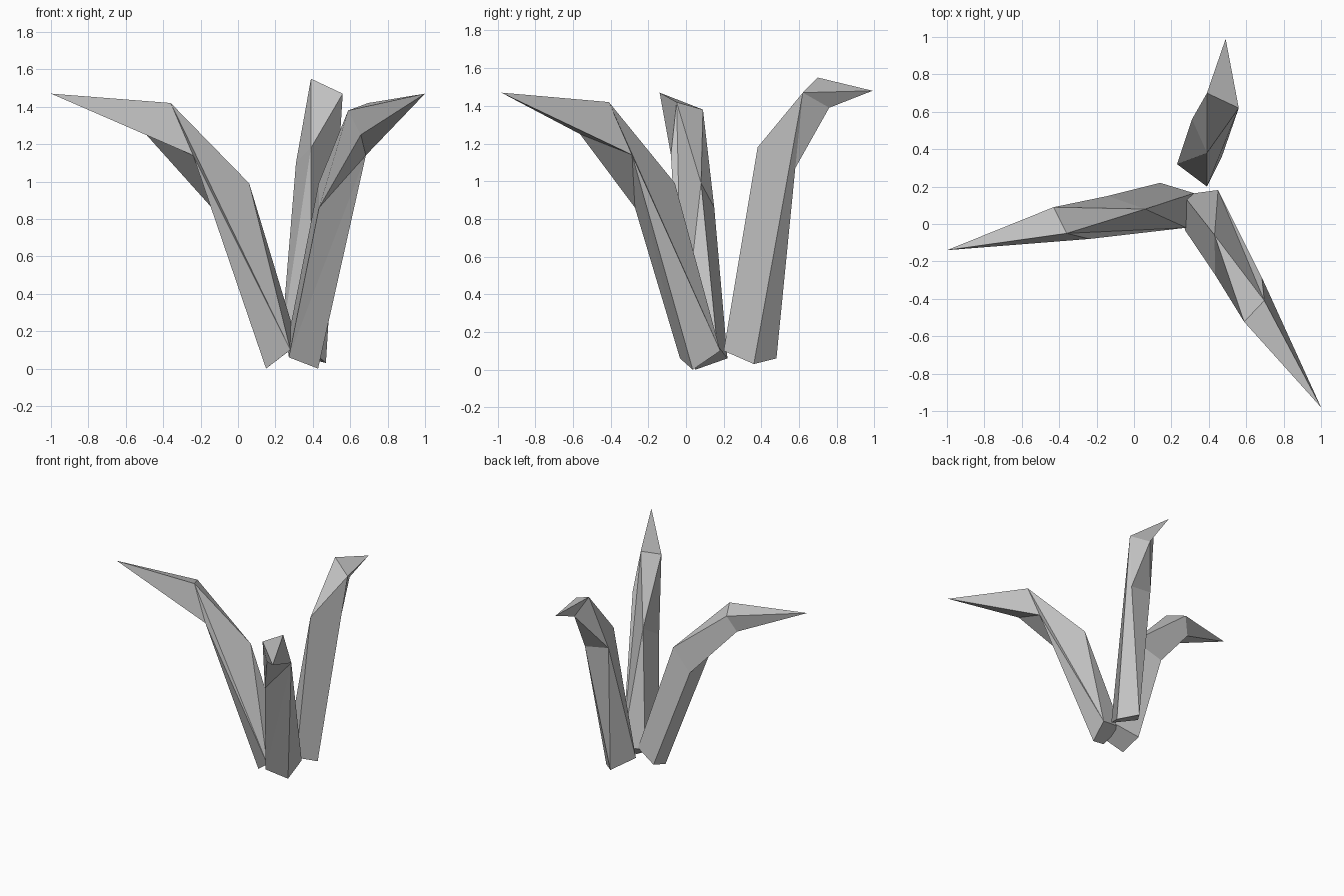
import bpy
import bmesh
from math import radians
from mathutils import Matrix, Vector

cube = bpy.data.objects.get("Cube")
if cube:
    bpy.data.objects.remove(cube, do_unlink=True)

# One plain grey for every leaf
grey = bpy.data.materials.new("leaf_grey")
grey.use_nodes = True
colour = (0.55, 0.55, 0.55, 1)
grey.diffuse_color = colour
shader = next(n for n in grey.node_tree.nodes if n.type == 'BSDF_PRINCIPLED')
shader.inputs["Base Color"].default_value = colour


def make_leaf(name, corners, faces, transform=None):
    """Build a faceted leaf from lettered corners and faces spelled by letter."""
    bm = bmesh.new()
    verts = {key: bm.verts.new(co) for key, co in corners.items()}
    for face in faces.split():
        bm.faces.new([verts[key] for key in face])
    if transform:
        bm.transform(transform)
    bmesh.ops.recalc_face_normals(bm, faces=bm.faces)
    mesh = bpy.data.meshes.new(name)
    bm.to_mesh(mesh)
    bm.free()
    mesh.materials.append(grey)
    leaf = bpy.data.objects.new(name, mesh)
    bpy.context.scene.collection.objects.link(leaf)
    return leaf


# Long drooping leaf: t = tip, a-d = bend, r and s = stem, k-n = cut foot
droop = {
    "t": (-1, -.14, 1.47),
    "a": (-.36, -.05, 1.42), "b": (-.43, .09, 1.38),
    "c": (-.49, .04, 1.25), "d": (-.24, -.08, 1.14),
    "r": (.06, .08, .99), "s": (-.14, .15, .86),
    "k": (.15, .05, 0), "l": (.14, .22, .06),
    "m": (.28, -.02, .1), "n": (.32, .165, .13),
}
droop_faces = "tab tbc tcd tda abr bcsr cds adm amr rmn rsln dsl dlk dkm klnm"
make_leaf("right_leaf", droop, droop_faces)

# Same leaf swung around to the front, meeting at its own tip position
swing = (Matrix.Translation((1, -.98, 1.47))
         @ Matrix.Rotation(radians(110), 4, 'Z')
         @ Matrix.Translation(-Vector(droop["t"])))
make_leaf("front_left_leaf", droop, droop_faces, swing)

# Upright leaf with a short hooked tip: e, f, r = upper stem, k-n = cut foot
upright = {
    "t": (.49, .99, 1.48),
    "a": (.39, .70, 1.55), "d": (.56, .62, 1.47), "c": (.48, .76, 1.39),
    "r": (.39, .38, 1.18), "f": (.31, .56, 1.1), "e": (.51, .58, 1.07),
    "k": (.47, .36, .03), "l": (.35, .48, .06),
    "m": (.39, .2, .1), "n": (.23, .32, .13),
}
upright_faces = "tad tdc tca adr arf acf cef dce dkmr delk efl fln fnr rnm klnm"
make_leaf("back_leaf", upright, upright_faces)
